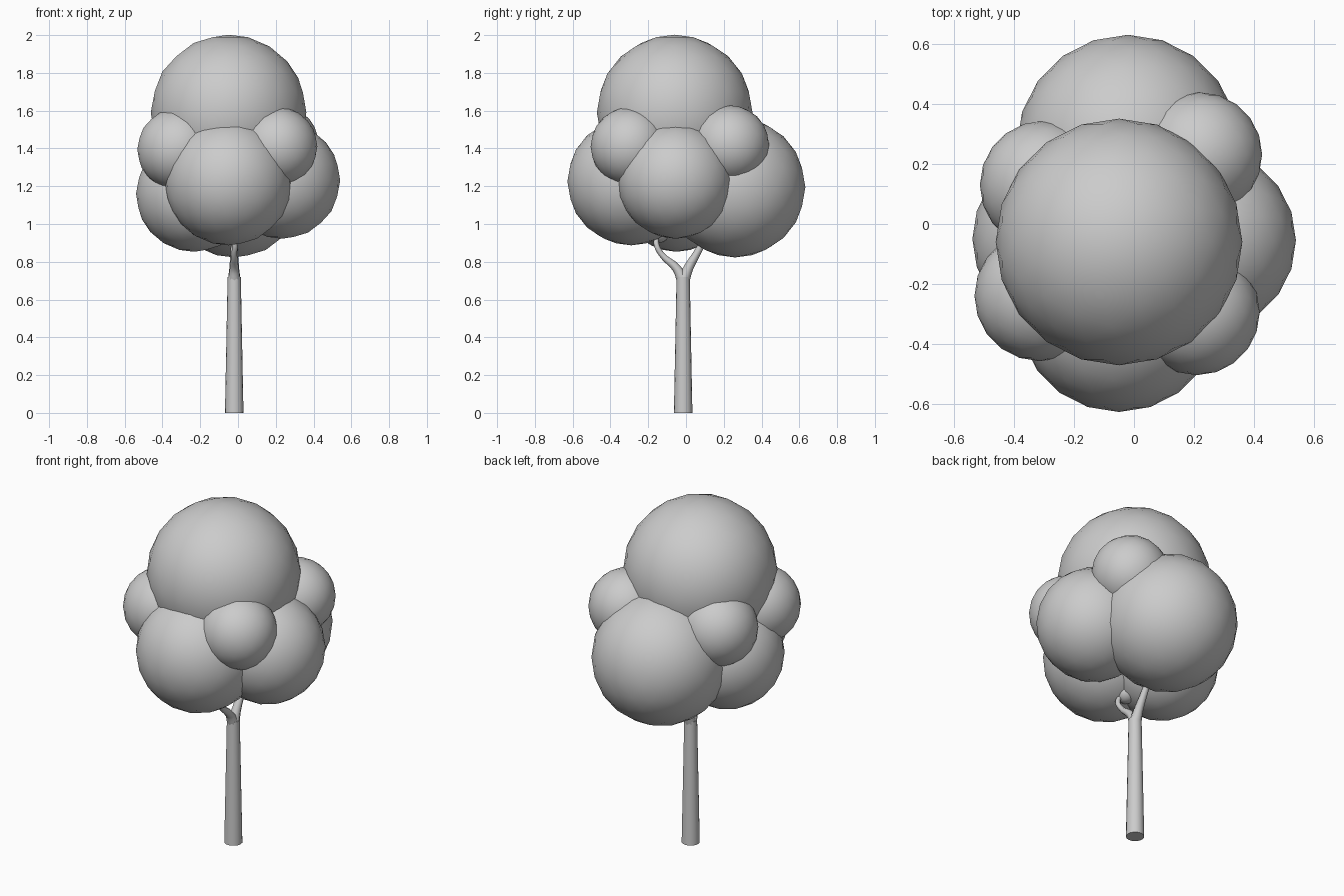
import bpy
import math
from mathutils import Vector

if "Cube" in bpy.data.objects:
    bpy.data.objects.remove(bpy.data.objects["Cube"], do_unlink=True)

grey = bpy.data.materials.new("plain_grey")
grey.use_nodes = True
colour = (0.6, 0.6, 0.6, 1)
grey.diffuse_color = colour
grey.node_tree.nodes["Principled BSDF"].inputs["Base Color"].default_value = colour


def finish(name, angle=60):
    obj = bpy.context.object
    obj.name = name
    obj.data.materials.append(grey)
    bpy.ops.object.shade_smooth_by_angle(angle=math.radians(angle))
    return obj


def foliage(name, centre, radius):
    bpy.ops.mesh.primitive_ico_sphere_add(subdivisions=3, radius=radius, location=centre)
    return finish(name)


def limb(name, points):
    """Tapered round tube through (x, y, z, radius) points."""
    curve = bpy.data.curves.new(name, "CURVE")
    curve.dimensions = "3D"
    curve.bevel_depth = 1
    curve.bevel_resolution = 2
    curve.resolution_u = 4
    curve.use_fill_caps = True
    spline = curve.splines.new("BEZIER")
    spline.bezier_points.add(len(points) - 1)
    for p, (x, y, z, r) in zip(spline.bezier_points, points):
        p.co = Vector((x, y, z))
        p.radius = r
        p.handle_left_type = p.handle_right_type = "AUTO"
    obj = bpy.data.objects.new(name, curve)
    bpy.context.collection.objects.link(obj)
    bpy.ops.object.select_all(action="DESELECT")
    obj.select_set(True)
    bpy.context.view_layer.objects.active = obj
    bpy.ops.object.convert(target="MESH")
    return finish(name)


# Trunk
bpy.ops.mesh.primitive_cone_add(vertices=16, radius1=0.049, radius2=0.035,
                                depth=0.72, location=(-0.02, -0.015, 0.36))
finish("trunk", 40)

# Forked branches
limb("front_branch", [(-0.02, -0.015, 0.7, 0.033), (-0.02, -0.05, 0.765, 0.023),
                      (-0.02, -0.13, 0.84, 0.015), (-0.02, -0.158, 0.9, 0.014),
                      (-0.05, -0.145, 0.95, 0.012)])
limb("back_branch", [(-0.02, -0.015, 0.7, 0.034), (-0.02, 0.012, 0.765, 0.026),
                     (-0.02, 0.055, 0.84, 0.02), (-0.02, 0.1, 0.92, 0.016)])

# Foliage: crown, four large lobes, four shoulder lobes, one bud on the front branch
foliage("crown_foliage", (-0.05, -0.06, 1.59), 0.412)
foliage("front_foliage", (-0.05, -0.29, 1.225), 0.338)
foliage("back_foliage", (-0.02, 0.26, 1.195), 0.372)
foliage("left_foliage", (0.233, -0.055, 1.23), 0.308)
foliage("right_foliage", (-0.233, -0.05, 1.16), 0.307)
foliage("front_left_shoulder", (0.21, -0.295, 1.41), 0.21)
foliage("back_left_shoulder", (0.22, 0.232, 1.42), 0.208)
foliage("front_right_shoulder", (-0.315, -0.24, 1.395), 0.218)
foliage("back_right_shoulder", (-0.3, 0.13, 1.395), 0.215)
foliage("branch_bud", (-0.065, -0.145, 0.96), 0.06)
